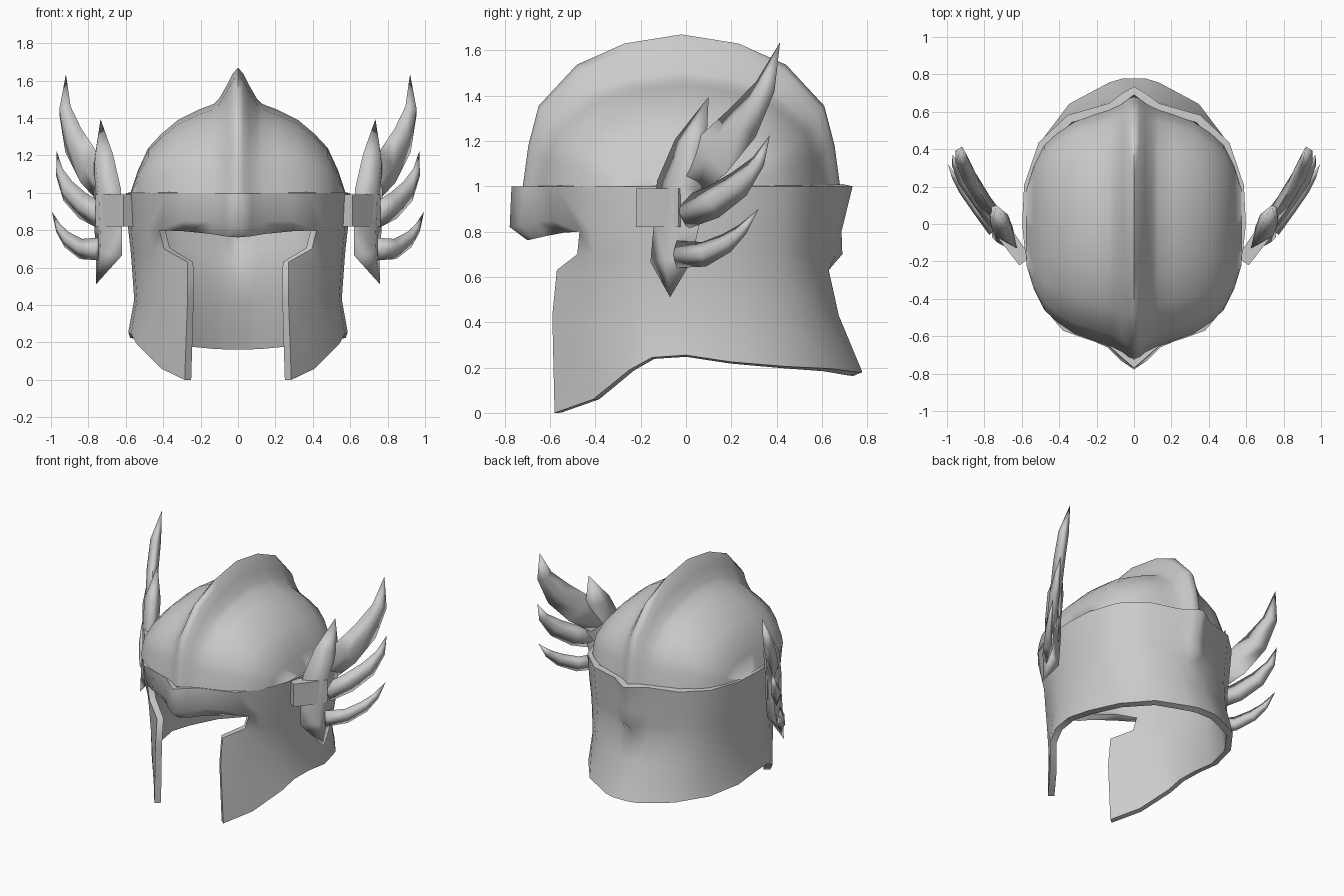
import bpy, bmesh, math
from mathutils import Vector

if "Cube" in bpy.data.objects:
    bpy.data.objects.remove(bpy.data.objects["Cube"])

metal = bpy.data.materials.new("grey_metal")
metal.diffuse_color = (0.6, 0.6, 0.6, 1)
metal.use_nodes = True
metal.node_tree.nodes["Principled BSDF"].inputs["Base Color"].default_value = metal.diffuse_color


def build(name, faces, thickness=0, smooth=80):
    """Make a half part from polygons, mirror it, optionally thicken it inward."""
    bm = bmesh.new()
    cache = {}
    for poly in faces:
        vs = []
        for p in poly:
            key = tuple(round(c, 4) for c in p)
            if key not in cache:
                cache[key] = bm.verts.new(key)
            if cache[key] not in vs:
                vs.append(cache[key])
        if len(vs) > 2 and not bm.faces.get(vs):
            bm.faces.new(vs)
    bmesh.ops.recalc_face_normals(bm, faces=bm.faces)
    mid = Vector((0, 0, 0.8))
    if thickness and sum((f.calc_center_median() - mid).dot(f.normal) * f.calc_area()
                         for f in bm.faces) < 0:
        bmesh.ops.reverse_faces(bm, faces=bm.faces)
    me = bpy.data.meshes.new(name)
    bm.to_mesh(me)
    bm.free()
    ob = bpy.data.objects.new(name, me)
    bpy.context.collection.objects.link(ob)
    me.materials.append(metal)
    ob.modifiers.new("mirror", 'MIRROR')
    if thickness:
        s = ob.modifiers.new("wall", 'SOLIDIFY')
        s.thickness, s.offset = thickness, -1
    bpy.ops.object.select_all(action='DESELECT')
    ob.select_set(True)
    bpy.context.view_layer.objects.active = ob
    bpy.ops.object.convert(target='MESH')
    bpy.ops.object.shade_smooth_by_angle(angle=math.radians(smooth))
    return ob


def strip(a, b):
    """Quads between two rows of points."""
    return [(a[i], a[i + 1], b[i + 1], b[i]) for i in range(len(a) - 1)]


def grid(rows):
    return [q for a, b in zip(rows, rows[1:]) for q in strip(a, b)]


# dome with crest: fore-and-aft arcs that shrink from the crest to the side
arc = [(-1, 0), (-.965, .27), (-.9, .53), (-.66, .8), (-.36, .94), (0, 1)]
arc += [(-y, z) for y, z in arc[-2::-1]]
sections = [(0, .70, .67), (.03, .69, .635), (.06, .665, .575), (.1, .645, .505),
            (.13, .63, .475), (.21, .605, .445), (.32, .565, .39), (.41, .505, .315),
            (.48, .44, .24), (.535, .33, .12), (.575, .2, 0), (.575, 0, 0)]
build("dome", grid([[(x, y * ry - .02, 1 + z * rz) for y, z in arc]
                    for x, ry, rz in sections]))

# body: columns from the cheek edge round to the back ridge
side = [(.53, -.25), (.56, -.15), (.575, 0), (.565, .2), (.49, .42), (.34, .56),
        (.13, .62), (.06, .63), (0, .63)]
hem = [.19, .245, .255, .225, .205, .195, .18, .18, .18]
# height, cheek edge xy, second column xy, width scale, back scale, ridge
levels = [(1.0, (.38, -.57), (.49, -.44), 1.04, 1.04, .08),
          (.80, (.42, -.47), (.48, -.42), 1.02, 1.01, .05),
          (.70, (.395, -.48), (.46, -.41), 1.0, 1.0, .06),
          (.63, (.27, -.57), (.42, -.45), .99, 1.0, 0),
          (.43, (.27, -.59), (.41, -.44), .965, 1.07, 0),
          (0.0, (.285, -.58), (.41, -.41), 1.02, 1.235, 0)]
rows = []
for z, edge, second, sx, sy, ridge in levels:
    row = [(*edge, z), (*second, z or .06)]
    for i, (x, y) in enumerate(side):
        bump = ridge * (0, .55, 1)[max(0, i - 6)]
        # flare mostly at the nape
        flare = 1 + (sy - 1) * ((y / .63) ** 4 if z < .6 else 1)
        row.append((x * sx, (y * flare if y > 0 else y) + bump, z or hem[i]))
    rows.append(row)
faces = grid(rows)

# brow: front part of the band with its rounded, tucked-under lip
brow = [[(0, -.77, 1), (.07, -.71, 1), (.13, -.655, 1), (.27, -.61, 1), rows[0][0]],
        [(0, -.778, .82), (.07, -.73, .83), (.14, -.66, .845), (.29, -.595, .85), rows[1][0]],
        [(0, -.70, .762), (.07, -.67, .768), (.14, -.62, .78), (.29, -.54, .795), rows[1][0]]]
build("helmet_body", faces + grid(brow), thickness=.045)

# wings: tapered diamond lofts lying in a plane splayed outward
normal = Vector((.8, -.6, 0))


def blade(name, path, thick):
    pts = [Vector(p[:3]) for p in path]
    rings = []
    for i, p in enumerate(pts):
        t = pts[min(i + 1, len(pts) - 1)] - pts[max(i - 1, 0)]
        n = (normal - t * normal.dot(t) / t.length_squared).normalized()
        w = t.cross(n).normalized() * path[i][3]
        n *= thick * min(1, path[i][3] / .06)
        rings.append([p + w, p + n, p - w, p - n, p + w])
    caps = [r[:4] for r in (rings[0], rings[-1])]
    build(name, grid(rings) + caps, 0, 130)


blade("wing_spine", [(.76, -.07, .51, 0), (.69, -.065, .67, .115), (.695, -.04, .85, .125),
                     (.70, -.03, 1.0, .125), (.72, .02, 1.18, .09), (.735, .10, 1.395, 0)], .055)
blade("upper_feather", [(.71, .0, 1.02, .09), (.80, .12, 1.14, .11), (.88, .25, 1.28, .095),
                        (.925, .35, 1.44, .055), (.92, .415, 1.635, 0)], .04)
blade("middle_feather", [(.74, -.01, .88, .07), (.83, .12, .93, .075), (.91, .235, 1.01, .065),
                         (.955, .32, 1.11, .035), (.97, .37, 1.225, 0)], .035)
blade("lower_feather", [(.75, -.04, .70, .06), (.84, .08, .70, .055), (.915, .18, .75, .045),
                        (.96, .25, .81, .028), (.995, .32, .90, 0)], .03)

# mounting block joining each wing to the band
along = Vector((.6, .8, 0))
plan = [Vector((.645, -.12, 0)) + along * a + normal * n
        for a, n in ((-.1, -.04), (.14, -.05), (.14, .04), (-.1, .035))]
low = [p + Vector((0, 0, .82)) for p in plan]
top = [p + Vector((0, 0, .99)) for p in plan]
build("wing_mount", strip(low + low[:1], top + top[:1]) + [low, top], 0, 40)
